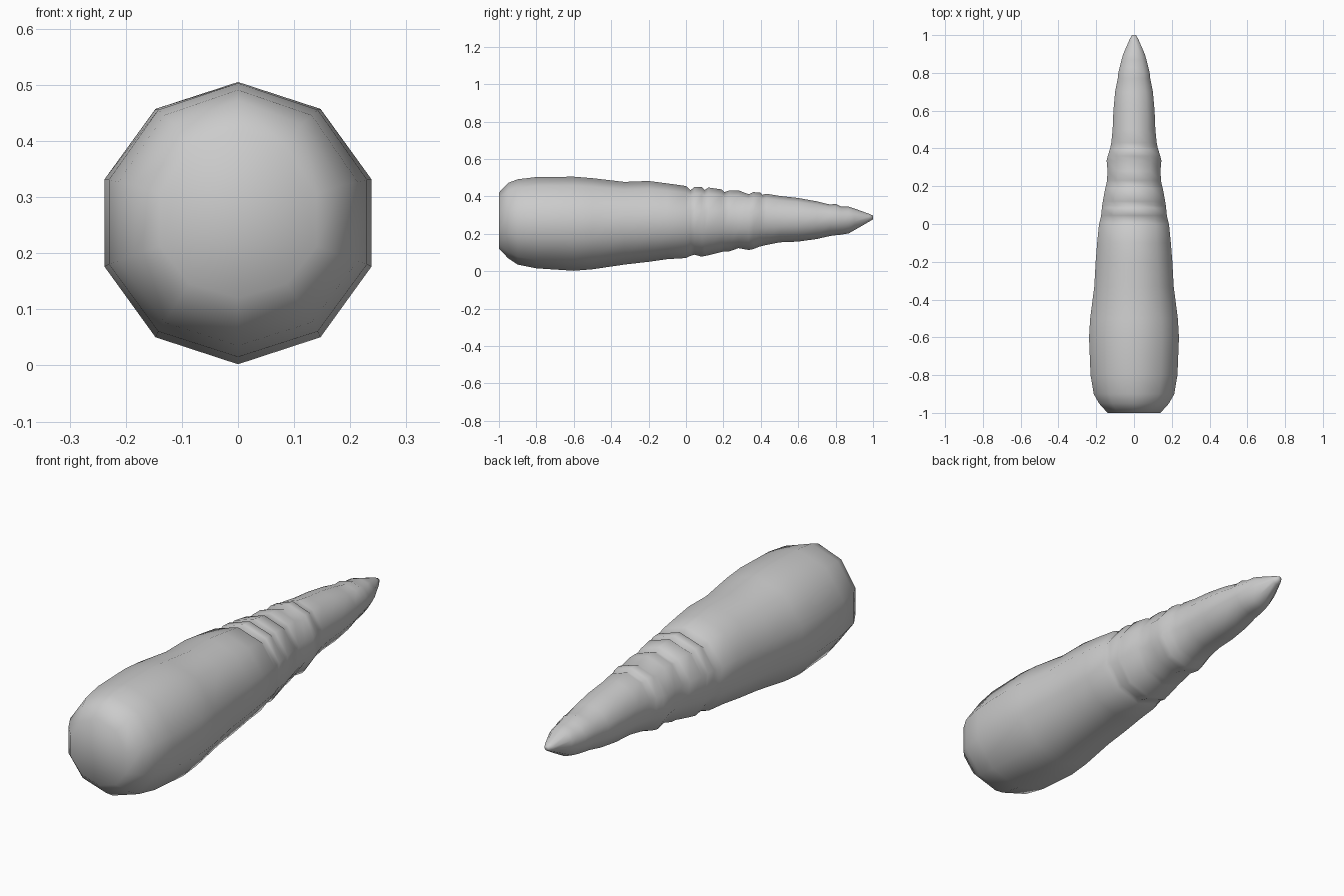
import bpy, bmesh, math

# Ring stations along the root: y, half width, top z, bottom z
stations = [
    (-1.0, .14, .42, .12), (-.95, .185, .472, .068), (-.9, .213, .491, .035),
    (-.8, .23, .503, .015), (-.6, .238, .505, .002), (-.5, .232, .497, .01),
    (-.33, .21, .477, .035), (-.2, .203, .482, .05), (-.1, .195, .469, .064),
    (0, .185, .455, .07), (.025, .178, .433, .082), (.045, .174, .45, .088),
    (.085, .17, .45, .077), (.1, .168, .434, .081), (.12, .165, .447, .085),
    (.19, .152, .437, .102), (.205, .148, .422, .106), (.23, .143, .431, .105),
    (.28, .14, .432, .123), (.335, .145, .411, .113), (.36, .139, .422, .118),
    (.395, .128, .421, .132), (.41, .124, .408, .135), (.43, .12, .414, .14),
    (.5, .113, .402, .154), (.6, .109, .391, .158), (.7, .1, .373, .172),
    (.77, .086, .356, .188), (.8, .083, .36, .192), (.83, .076, .345, .195),
    (.87, .066, .345, .202), (.9, .057, .335, .219), (.98, .022, .306, .265),
    (1.0, .01, .297, .277),
]
SIDES = 10

# Loft ten-sided rings, with separate top and bottom radii around the axis
bm = bmesh.new()
rings = []
for y, half, top, bottom in stations:
    axis = .254 + .034 * max(0, (y + .6) / 1.6)
    ring = []
    for i in range(SIDES):
        a = math.pi / 2 + i * math.tau / SIDES
        s = math.sin(a)
        z = axis + s * ((top - axis) if s > 0 else (axis - bottom))
        ring.append(bm.verts.new((half * math.cos(a) / math.cos(math.pi / 10), y, z)))
    rings.append(ring)
for a, b in zip(rings, rings[1:]):
    for i in range(SIDES):
        j = (i + 1) % SIDES
        bm.faces.new((a[i], a[j], b[j], b[i]))
# Flat crown and tiny blunt tip
bm.faces.new(rings[0])
bm.faces.new(rings[-1])
bmesh.ops.recalc_face_normals(bm, faces=bm.faces)
for f in bm.faces:
    f.smooth = True

mesh = bpy.data.meshes.new("carrot_root")
bm.to_mesh(mesh)
bm.free()
root = bpy.data.objects.new("carrot_root", mesh)
bpy.context.collection.objects.link(root)
